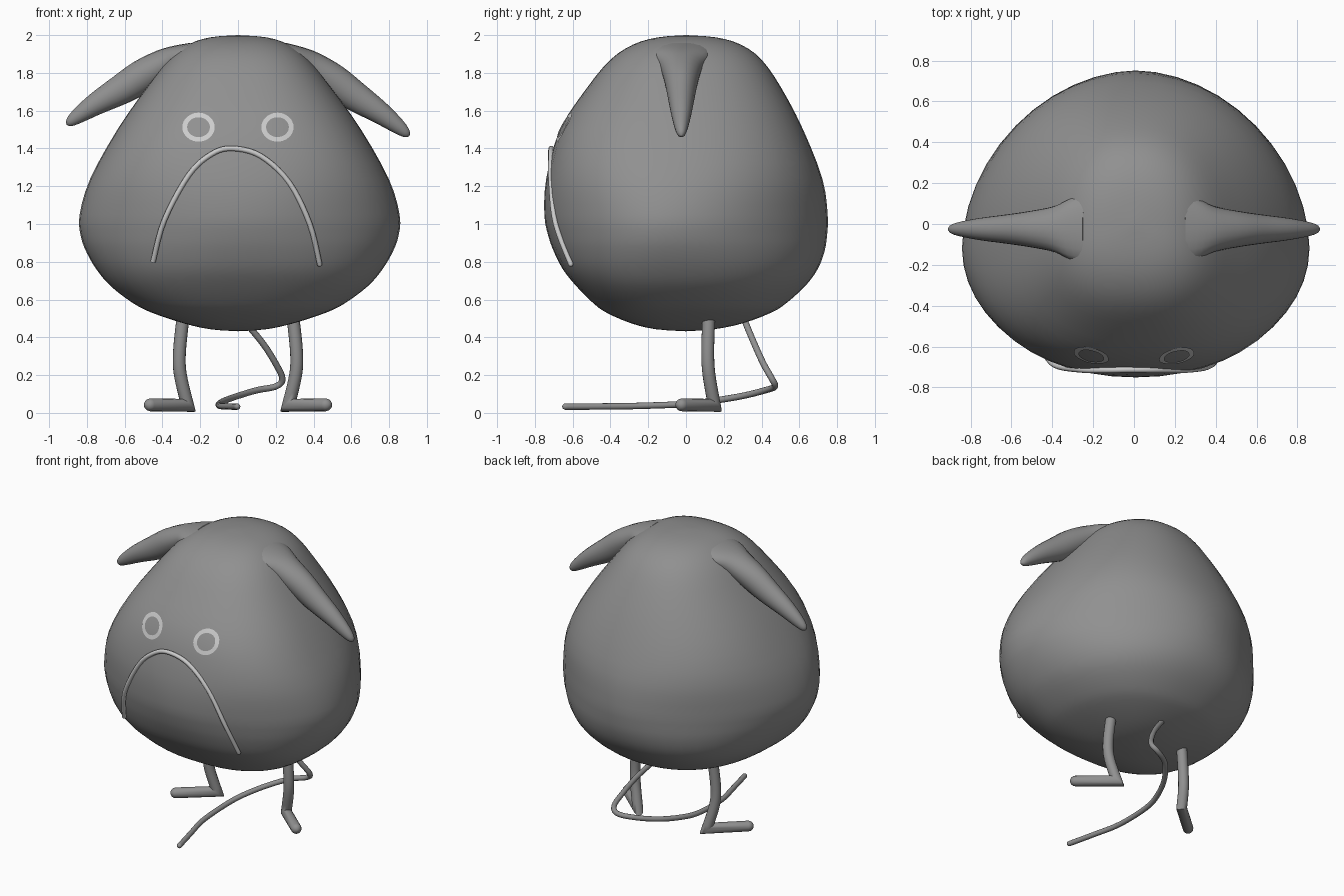
import bpy, bmesh, math
from mathutils import Vector
from mathutils.bvhtree import BVHTree

if "Cube" in bpy.data.objects:
    bpy.data.objects.remove(bpy.data.objects["Cube"])

dark = bpy.data.materials.new("dark_grey")
dark.diffuse_color = (.28, .28, .28, 1)
dark.use_nodes = True
dark.node_tree.nodes["Principled BSDF"].inputs["Base Color"].default_value = dark.diffuse_color


def smooth_path(pts, n=4):
    """Catmull-Rom through tuples of any length."""
    out = []
    for i in range(len(pts) - 1):
        a, b, c, d = pts[max(i - 1, 0)], pts[i], pts[i + 1], pts[min(i + 2, len(pts) - 1)]
        for k in range(n):
            t = k / n
            out.append(tuple(.5 * (2 * q + (r - p) * t + (2 * p - 5 * q + 4 * r - s) * t * t
                                   + (3 * q - p - 3 * r + s) * t ** 3)
                             for p, q, r, s in zip(a, b, c, d)))
    return out + [tuple(pts[-1])]


def loft(name, rings, mat=dark, caps=True, front=False, angle=60):
    bm = bmesh.new()
    vs = [[bm.verts.new(p) for p in ring] for ring in rings]
    n = len(vs[0])
    for a, b in zip(vs, vs[1:]):
        for j in range(n):
            bm.faces.new((a[j], a[(j + 1) % n], b[(j + 1) % n], b[j]))
    if caps:
        bm.faces.new(vs[0])
        bm.faces.new(vs[-1])
    bmesh.ops.remove_doubles(bm, verts=bm.verts, dist=1e-4)
    bmesh.ops.recalc_face_normals(bm, faces=bm.faces)
    bm.normal_update()
    if front and sum(f.normal.y for f in bm.faces) > 0:
        bmesh.ops.reverse_faces(bm, faces=bm.faces)
    me = bpy.data.meshes.new(name)
    bm.to_mesh(me)
    bm.free()
    if mat:
        me.materials.append(mat)
    ob = bpy.data.objects.new(name, me)
    bpy.context.collection.objects.link(ob)
    bpy.ops.object.select_all(action='DESELECT')
    ob.select_set(True)
    bpy.context.view_layer.objects.active = ob
    bpy.ops.object.shade_smooth_by_angle(angle=math.radians(angle))
    return ob


def tube(name, pts, r, n=12, mat=dark):
    """Mitred sweep with a round end: each ring slides along the path onto the next mitre plane."""
    p = [Vector(q) for q in pts]
    d = (p[-1] - p[-2]).normalized()
    base = p.pop() - d * r
    radii = [r] * len(p)
    for a in (0, 25, 50, 75, 89):
        p.append(base + d * r * math.sin(math.radians(a)))
        radii.append(r * math.cos(math.radians(a)))
    d = (p[1] - p[0]).normalized()
    u = d.orthogonal().normalized()
    v = d.cross(u)
    unit = [u * math.cos(2 * math.pi * j / n) + v * math.sin(2 * math.pi * j / n) for j in range(n)]
    rings = []
    for i, c in enumerate(p):
        if i:
            d = (c - p[i - 1]).normalized()
            nxt = (p[i + 1] - c).normalized() if i + 1 < len(p) else d
            m = (d + nxt).normalized()
            unit = [q - d * (q.dot(m) / d.dot(m)) for q in unit]
        rings.append([c + q * radii[i] for q in unit])
    return loft(name, rings, mat, angle=50)


def spow(c, e):
    return math.copysign(abs(c) ** e, c)


# Body: rows of height, half width, front y, back y; rounder at the belly, squarer above and below
profile = [(.432, 0, 0, 0), (.443, .15, -.16, .15), (.474, .29, -.29, .30), (.53, .46, -.42, .45),
           (.58, .56, -.49, .53), (.67, .68, -.58, .63), (.757, .755, -.65, .695),
           (.85, .81, -.698, .732), (.94, .842, -.73, .747), (1.05, .847, -.75, .75),
           (1.24, .79, -.74, .722), (1.5, .645, -.668, .62), (1.72, .49, -.525, .505),
           (1.87, .37, -.40, .40), (1.95, .265, -.28, .29), (1.988, .15, -.15, .16), (2.0, 0, 0, 0)]
rings = []
for z, rx, yf, yb in smooth_path(profile, 3):
    yc = -.14 * rx
    k = min(1, abs(z - 1.0) / .45)
    k = k * k * (3 - 2 * k)
    ring = []
    for j in range(48):
        a = 2 * math.pi * j / 48
        e = 2 / (1.87 + .36 * k if math.sin(a) > 0 else 2 + .45 * k)
        s = spow(math.sin(a), e)
        ring.append((.01 * rx + rx * spow(math.cos(a), e), yc + s * ((yb - yc) if s > 0 else (yc - yf)), z))
    rings.append(ring)
body = loft("body", rings)
bvh = BVHTree.FromPolygons([v.co for v in body.data.vertices], [p.vertices for p in body.data.polygons])


def on_body(x, z, lift):
    hit, nor, _, _ = bvh.ray_cast(Vector((x, -3, z)), Vector((0, 1, 0)))
    return hit + nor * lift


# Ears: rows of x, z, half depth, half thickness
ear = [(.22, 1.915, .17, .055), (.30, 1.88, .155, .07), (.38, 1.835, .115, .085), (.5, 1.76, .09, .09),
       (.62, 1.675, .072, .08), (.75, 1.59, .055, .06), (.85, 1.515, .036, .04),
       (.895, 1.477, .02, .022), (.908, 1.466, 0, 0)]
for side, sx, rise in (("right", 1, 0), ("left", -1, .06)):
    rings = []
    for x, z, ry, rz in smooth_path(ear, 3):
        z += rise * (x - .22) / .69
        rings.append([(sx * (x + .6 * rz * math.sin(a)), -.025 + ry * math.cos(a), z + .8 * rz * math.sin(a))
                      for a in (2 * math.pi * j / 20 for j in range(20))])
    loft(side + "_ear", rings)

    # Eye rim laid on the body
    rim = []
    for rx, rz in ((.085, .076), (.073, .064), (.06, .052)):
        rim.append([on_body(sx * .208 + rx * math.cos(a), 1.51 + rz * math.sin(a), .006)
                    for a in (2 * math.pi * j / 32 for j in range(32))])
    loft(side + "_eye_rim", rim, None, caps=False, front=True)

    # Leg with a foot pointing outward and forward
    shin = smooth_path([(.293, .12, .49), (.31, .115, .32), (.305, .122, .2), (.267, .15, .04)], 4)
    tube(side + "_leg", [(sx * x, y, z) for x, y, z in shin + [(.49, -.045, .043)]], .034, 16)

# Mouth
mouth = [(-.45, -.61, .80), (-.39, -.69, 1.02), (-.26, -.714, 1.26), (-.14, -.716, 1.37), (-.03, -.714, 1.4),
         (.12, -.715, 1.36), (.27, -.714, 1.22), (.38, -.69, 1.0), (.435, -.605, .775)]
tube("mouth", smooth_path(mouth, 5), .014, mat=None)

# Tail
tail = [(.03, .31, .49), (.13, .36, .37), (.20, .41, .26), (.235, .455, .18), (.2, .47, .14), (.1, .42, .12),
        (0, .3, .09), (-.07, .15, .065), (-.1, 0, .047), (-.095, -.25, .037), (-.05, -.45, .034), (0, -.655, .033)]
tube("tail", smooth_path(tail, 5), .017)
